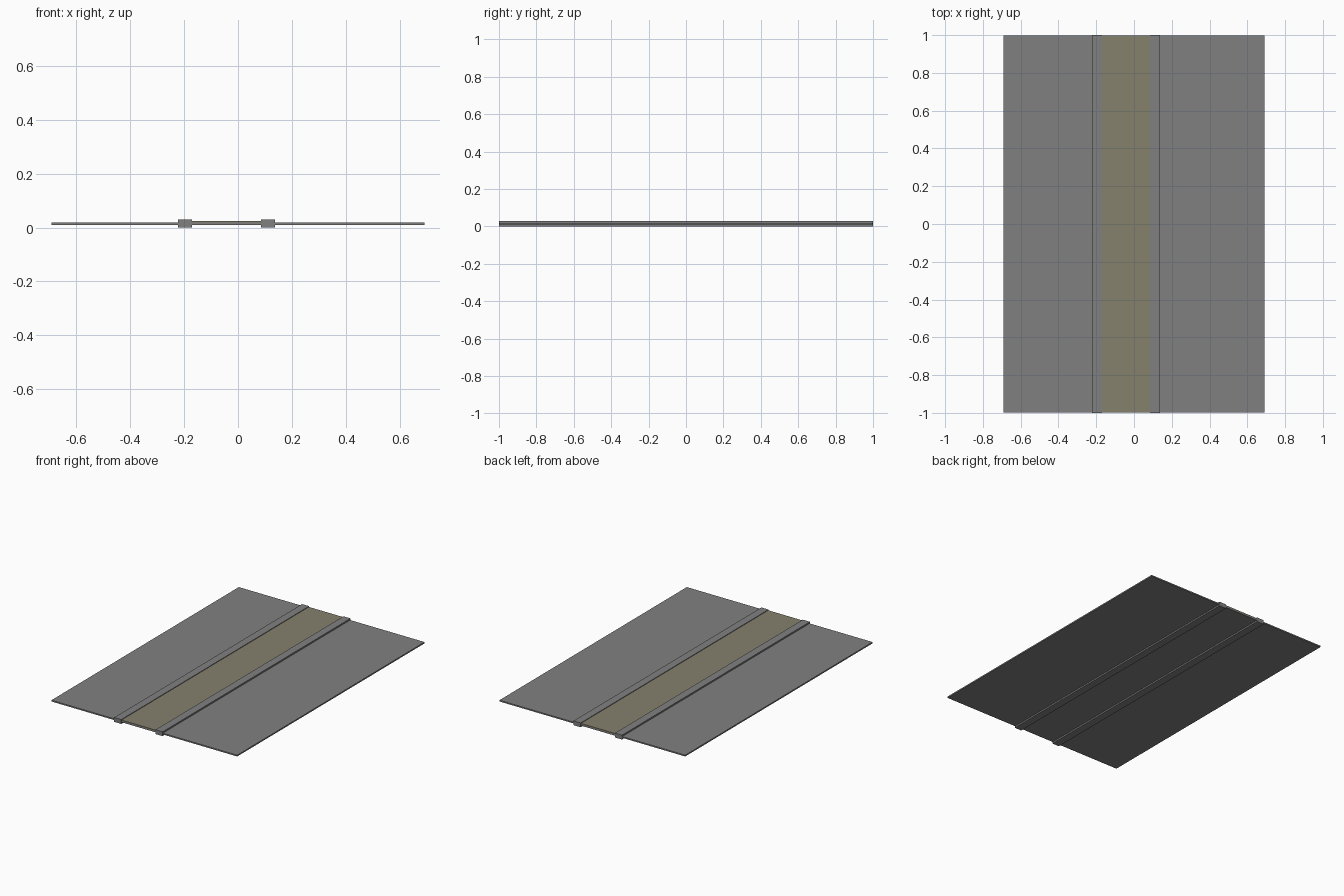
import bpy

if "Cube" in bpy.data.objects:
    bpy.data.objects.remove(bpy.data.objects["Cube"])


def material(name, rgb):
    m = bpy.data.materials.new(name)
    m.diffuse_color = (*rgb, 1)
    m.use_nodes = True
    m.node_tree.nodes["Principled BSDF"].inputs["Base Color"].default_value = m.diffuse_color
    return m


grey = material("concrete grey", (0.216, 0.216, 0.216))
olive = material("dull olive", (0.235, 0.22, 0.155))


def slab(name, x0, x1, z0, z1, half_length, mat):
    """Box spanning x0..x1 and z0..z1, centred along y."""
    bpy.ops.mesh.primitive_cube_add(size=1, location=((x0 + x1) / 2, 0, (z0 + z1) / 2))
    ob = bpy.context.object
    ob.name = name
    ob.scale = (x1 - x0, 2 * half_length, z1 - z0)
    bpy.ops.object.transform_apply(location=False, rotation=False, scale=True)
    ob.data.materials.append(mat)
    return ob


# thin ground sheet
slab("base_sheet", -0.692, 0.692, 0.010, 0.019, 0.997, grey)
# raised olive strip between the rails
slab("centre_strip", -0.172, 0.085, 0.019, 0.025, 0.997, olive)
# two long edging rails
for side, x in (("left", -0.1965), ("right", 0.1115)):
    slab(side + "_rail", x - 0.0265, x + 0.0265, 0.0, 0.029, 1.0, grey)
